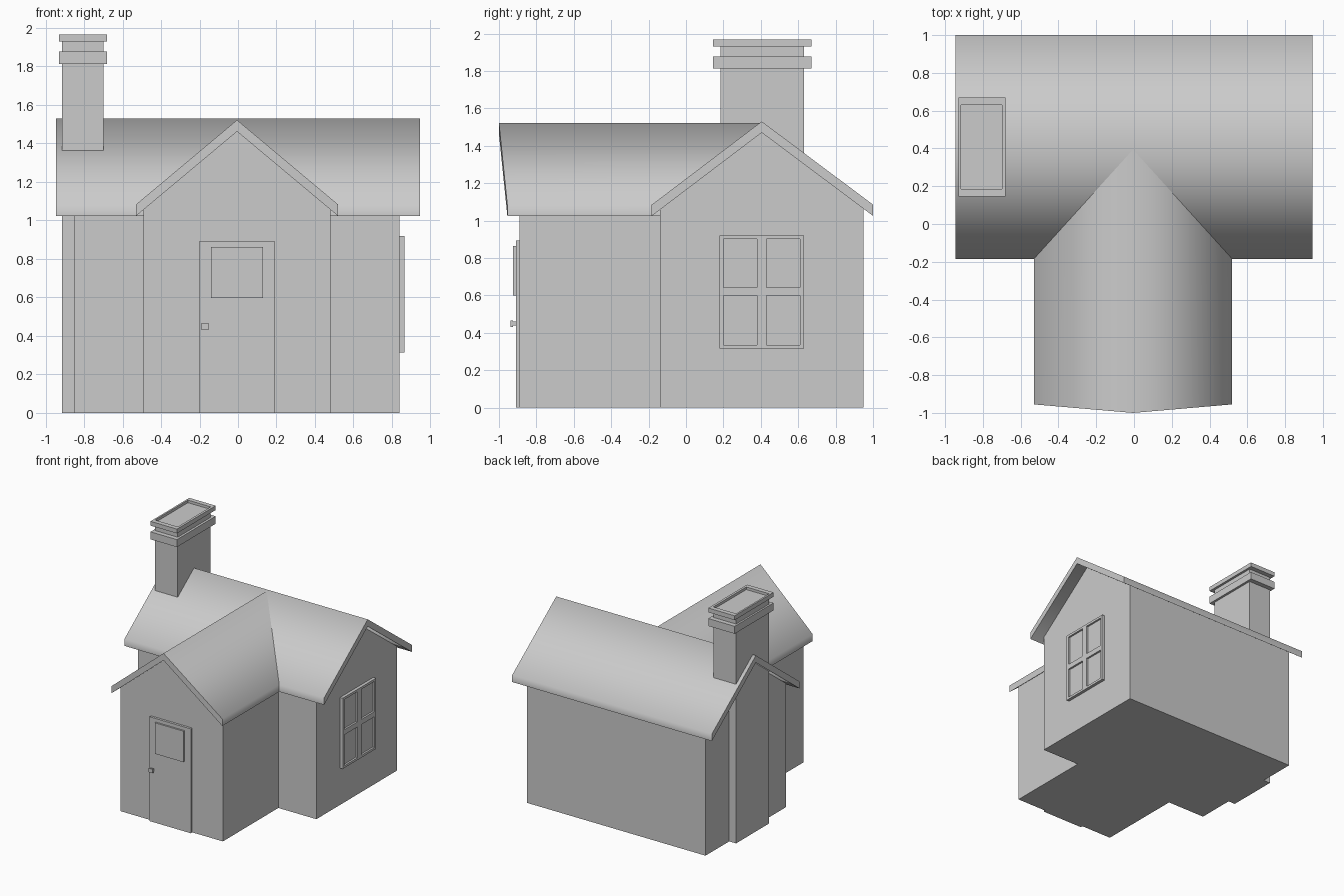
import bpy, bmesh, math

if "Cube" in bpy.data.objects:
    bpy.data.objects.remove(bpy.data.objects["Cube"])


def finish(name, bm):
    bmesh.ops.recalc_face_normals(bm, faces=bm.faces)
    me = bpy.data.meshes.new(name)
    bm.to_mesh(me)
    bm.free()
    ob = bpy.data.objects.new(name, me)
    bpy.context.collection.objects.link(ob)
    return ob


def add_box(bm, x0, x1, y0, y1, z0, z1):
    vs = bmesh.ops.create_cube(bm, size=1)["verts"]
    for v in vs:
        v.co = (x1 if v.co.x > 0 else x0,
                y1 if v.co.y > 0 else y0,
                z1 if v.co.z > 0 else z0)


def boxes(name, *dims):
    bm = bmesh.new()
    for d in dims:
        add_box(bm, *d)
    return finish(name, bm)


def prism(name, profile, place, a, b):
    """Solid extrusion of a profile (u, z) between depths a and b."""
    bm = bmesh.new()
    ends = [[bm.verts.new(place(u, z, d)) for u, z in profile] for d in (a, b)]
    for e in ends:
        bm.faces.new(e)
    n = len(profile)
    for i in range(n):
        j = (i + 1) % n
        bm.faces.new((ends[0][i], ends[0][j], ends[1][j], ends[1][i]))
    return finish(name, bm)


def roof(name, line, thick, place, starts, end):
    """Folded roof slab with vertical eaves; starts gives the front depth per point."""
    bm = bmesh.new()
    rows = [[bm.verts.new(place(u, z - dz, d))
             for (u, z), d in zip(line, ds)]
            for dz, ds in ((0, starts), (0, [end] * 3),
                           (thick, [end] * 3), (thick, starts))]
    for r in range(4):
        p, q = rows[r], rows[(r + 1) % 4]
        for i in range(2):
            bm.faces.new((p[i], p[i + 1], q[i + 1], q[i]))
    for i in (0, 2):
        bm.faces.new([row[i] for row in rows])
    ob = finish(name, bm)
    # shading flows over ridge and eaves, sharp at the gable ends
    bpy.context.view_layer.objects.active = ob
    ob.select_set(True)
    bpy.ops.object.shade_smooth_by_angle(angle=math.radians(83))
    ob.select_set(False)
    return ob


def along_x(u, z, d):
    return (d, u, z)


def along_y(u, z, d):
    return (u, d, z)


# Walls with gable tops
prism("main_walls", [(-0.14, 0), (0.95, 0), (0.95, 1.068), (0.405, 1.475), (-0.14, 1.06)],
      along_x, -0.85, 0.84)
prism("wing_walls", [(-0.49, 0), (0.48, 0), (0.48, 1.06), (-0.005, 1.465), (-0.49, 1.06)],
      along_y, -0.89, 0.34)

# Roofs; the wing roof has a raked front edge
roof("main_roof", [(-0.185, 1.083), (0.405, 1.53), (1.0, 1.085)], 0.06,
     along_x, [-0.945] * 3, 0.945)
roof("wing_roof", [(-0.53, 1.083), (-0.005, 1.522), (0.52, 1.083)], 0.06,
     along_y, [-0.955, -1.0, -0.955], 0.40)

# Chimney: shaft from the ground, a band, and a hollow rim on top
sx0, sx1, sy0, sy1 = -0.915, -0.70, 0.185, 0.63
cx0, cx1, cy0, cy1 = -0.93, -0.68, 0.145, 0.67
boxes("chimney_shaft", (sx0, sx1, sy0, sy1, 0, 1.945))
boxes("chimney_band", (cx0, cx1, cy0, cy1, 1.813, 1.877))
boxes("chimney_rim",
      (cx0, sx0, cy0, cy1, 1.93, 1.967), (sx1, cx1, cy0, cy1, 1.93, 1.967),
      (sx0, sx1, cy0, sy0, 1.93, 1.967), (sx0, sx1, sy1, cy1, 1.93, 1.967))

# Side window: frame bars around four recessed panes
uprights = [(0.18, 0.20), (0.38, 0.43), (0.61, 0.63)]
rails = [(0.315, 0.335), (0.598, 0.642), (0.90, 0.92)]
bars = [(0.83, 0.866, a, b, 0.315, 0.92) for a, b in uprights]
for left, right in zip(uprights, uprights[1:]):
    bars += [(0.83, 0.866, left[1], right[0], a, b) for a, b in rails]
boxes("window_frame", *bars)
boxes("window_panes", (0.83, 0.85, 0.19, 0.62, 0.325, 0.91))

# Door with raised light and knob
boxes("door", (-0.20, 0.19, -0.91, -0.88, 0, 0.893))
boxes("door_window", (-0.14, 0.13, -0.925, -0.90, 0.598, 0.863))
boxes("door_knob", (-0.183, -0.159, -0.927, -0.90, 0.438, 0.46),
      (-0.189, -0.153, -0.937, -0.925, 0.432, 0.466))
